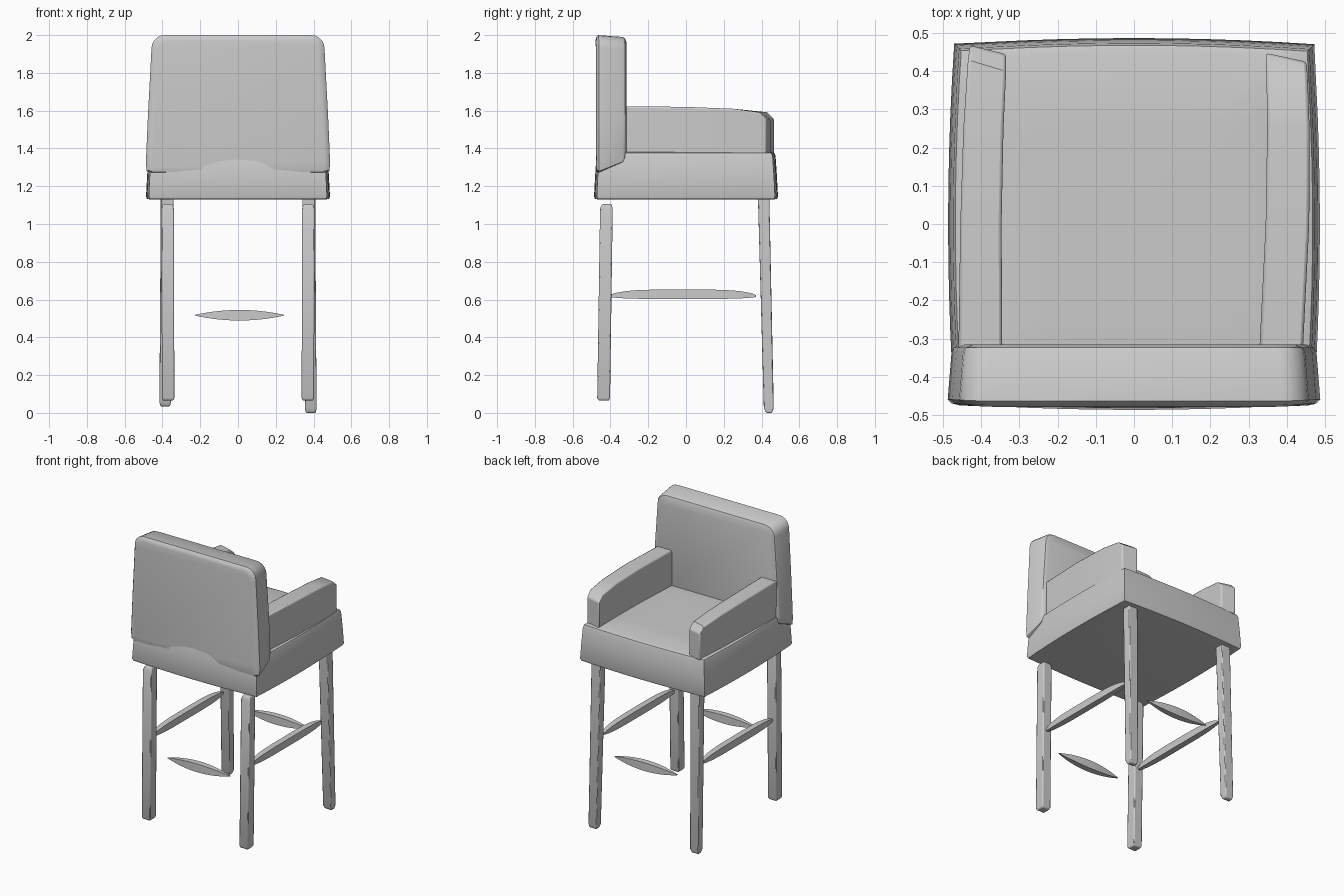
import bpy, bmesh, math

if "Cube" in bpy.data.objects:
    bpy.data.objects.remove(bpy.data.objects["Cube"])


def loft(name, rings, bevel=0.0, segments=2, angle=35):
    """Skin a list of equal-length rings, cap both ends, optionally bevel."""
    bm = bmesh.new()
    vs = [[bm.verts.new(p) for p in ring] for ring in rings]
    n = len(rings[0])
    for a, b in zip(vs, vs[1:]):
        for i in range(n):
            j = (i + 1) % n
            bm.faces.new((a[i], a[j], b[j], b[i]))
    bm.faces.new(vs[0][::-1])
    bm.faces.new(vs[-1])
    bmesh.ops.recalc_face_normals(bm, faces=bm.faces[:])
    mesh = bpy.data.meshes.new(name)
    bm.to_mesh(mesh)
    bm.free()
    ob = bpy.data.objects.new(name, mesh)
    bpy.context.collection.objects.link(ob)
    if bevel:
        m = ob.modifiers.new("soft_edges", 'BEVEL')
        m.width, m.segments = bevel, segments
        m.limit_method, m.angle_limit = 'ANGLE', math.radians(40)
    bpy.ops.object.select_all(action='DESELECT')
    bpy.context.view_layer.objects.active = ob
    ob.select_set(True)
    bpy.ops.object.shade_smooth_by_angle(angle=math.radians(angle))
    return ob


def rect(x0, x1, y0, y1, z):
    return [(x0, y0, z), (x1, y0, z), (x1, y1, z), (x0, y1, z)]


# Seat: square with slightly bowed sides, tapering upwards
def seat_ring(r, z, steps=10):
    pts = []
    for k in range(4):
        c, s = [(1, 0), (0, 1), (-1, 0), (0, -1)][k]
        for i in range(steps):
            t = -0.97 + 1.94 * i / steps
            u, v = r * (1 - 0.035 * t * t), r * t
            pts.append((u * c - v * s, u * s + v * c, z))
    return pts


loft("seat", [seat_ring(r, z) for r, z in
              [(0.46, 1.13), (0.482, 1.132), (0.487, 1.145), (0.481, 1.26),
               (0.474, 1.36), (0.468, 1.376), (0.45, 1.382), (0.25, 1.384)]])


# Backrest: rounded panel outline stacked through its thickness
def back_ring(y, inset, bottom):
    w0, w1, top, r = 0.488 - inset, 0.458 - inset, 2.0 - inset, 0.07
    right = [(w0 - 0.03, bottom), (w0 - 0.005, bottom + 0.01), (w0, bottom + 0.05),
             (w0 - 0.011, bottom + 0.3)]
    for i in range(6):
        a = math.radians(18 * i)
        right.append((w1 - r + r * math.cos(a), top - r + r * math.sin(a)))
    full = right + [(-x, z) for x, z in reversed(right)]
    return [(x, y + 0.012 * (x / 0.48) ** 2 * (1 if y < -0.4 else 0), z) for x, z in full]


loft("backrest", [back_ring(*a) for a in
                  [(-0.486, 0.03, 1.29), (-0.482, 0.01, 1.275), (-0.472, 0.0, 1.27),
                   (-0.335, 0.01, 1.32), (-0.324, 0.016, 1.34), (-0.316, 0.035, 1.35)]])


# Armrests: the two sides splay a little differently
def arm(name, sections):
    loft(name, [[(x0, y0, 1.37), (x1, y1, 1.37), (x1, y1, zt), (x0, y0, zt)]
                for x0, x1, y0, y1, zt in sections], bevel=0.008)


arm("left_armrest", [(-0.46, -0.345, -0.34, -0.34, 1.623), (-0.455, -0.347, 0.0, 0.0, 1.62),
                     (-0.447, -0.342, 0.25, 0.25, 1.61), (-0.435, -0.335, 0.43, 0.40, 1.592),
                     (-0.43, -0.335, 0.468, 0.445, 1.555)])
arm("right_armrest", [(0.328, 0.442, -0.34, -0.34, 1.623), (0.345, 0.459, 0.0, 0.0, 1.62),
                      (0.349, 0.46, 0.25, 0.25, 1.61), (0.347, 0.455, 0.40, 0.385, 1.592),
                      (0.345, 0.452, 0.448, 0.425, 1.555)])

# Legs: slim square posts, the +y pair longer and raked
for side, s, foot in (("left", -1, 0.035), ("right", 1, 0.0)):
    def post(cx, hw, y0, y1, z):
        return rect(s * cx - hw, s * cx + hw, y0, y1, z)
    loft("front_leg_" + side,
         [post(0.37, 0.027, -0.462, -0.408, 0.065), post(0.37, 0.033, -0.47, -0.402, 0.08),
          post(0.372, 0.033, -0.455, -0.388, 1.08), post(0.372, 0.026, -0.445, -0.395, 1.105)],
         bevel=0.006)
    loft("rear_leg_" + side,
         [post(0.386, 0.026, 0.425, 0.455, foot), post(0.385, 0.031, 0.412, 0.464, foot + 0.025),
          post(0.375, 0.034, 0.382, 0.442, 1.10), post(0.375, 0.034, 0.38, 0.441, 1.15)],
         bevel=0.005)

# Side stretchers: flat underside, gently arched top, thin ends
for side, s in (("left", -1), ("right", 1)):
    rings = []
    for i in range(17):
        t = -math.cos(math.pi * (0.03 + 0.94 * i / 16))
        f = (1 - t ** 4) ** 0.7
        y, w = -0.017 + 0.388 * t, 0.006 + 0.015 * f
        z0, z1 = 0.614 - 0.011 * f, 0.622 + 0.031 * f
        rings.append([(s * 0.372 - w, y, z0), (s * 0.372 + w, y, z0),
                      (s * 0.372 + w, y, z1), (s * 0.372 - w, y, z1)])
    loft("side_stretcher_" + side, rings)

# Cross stretchers: lens-shaped bars
for name, y in (("front_stretcher", -0.432), ("rear_stretcher", 0.42)):
    rings = []
    for i in range(15):
        t = -0.985 + 1.97 * i / 14
        f = 1 - t * t
        x, h, w = 0.008 + 0.24 * t, 0.001 + 0.027 * f, 0.003 + 0.018 * f
        rings.append([(x, y - w, 0.517 - h), (x, y + w, 0.517 - h),
                      (x, y + w, 0.517 + h), (x, y - w, 0.517 + h)])
    loft(name, rings)
